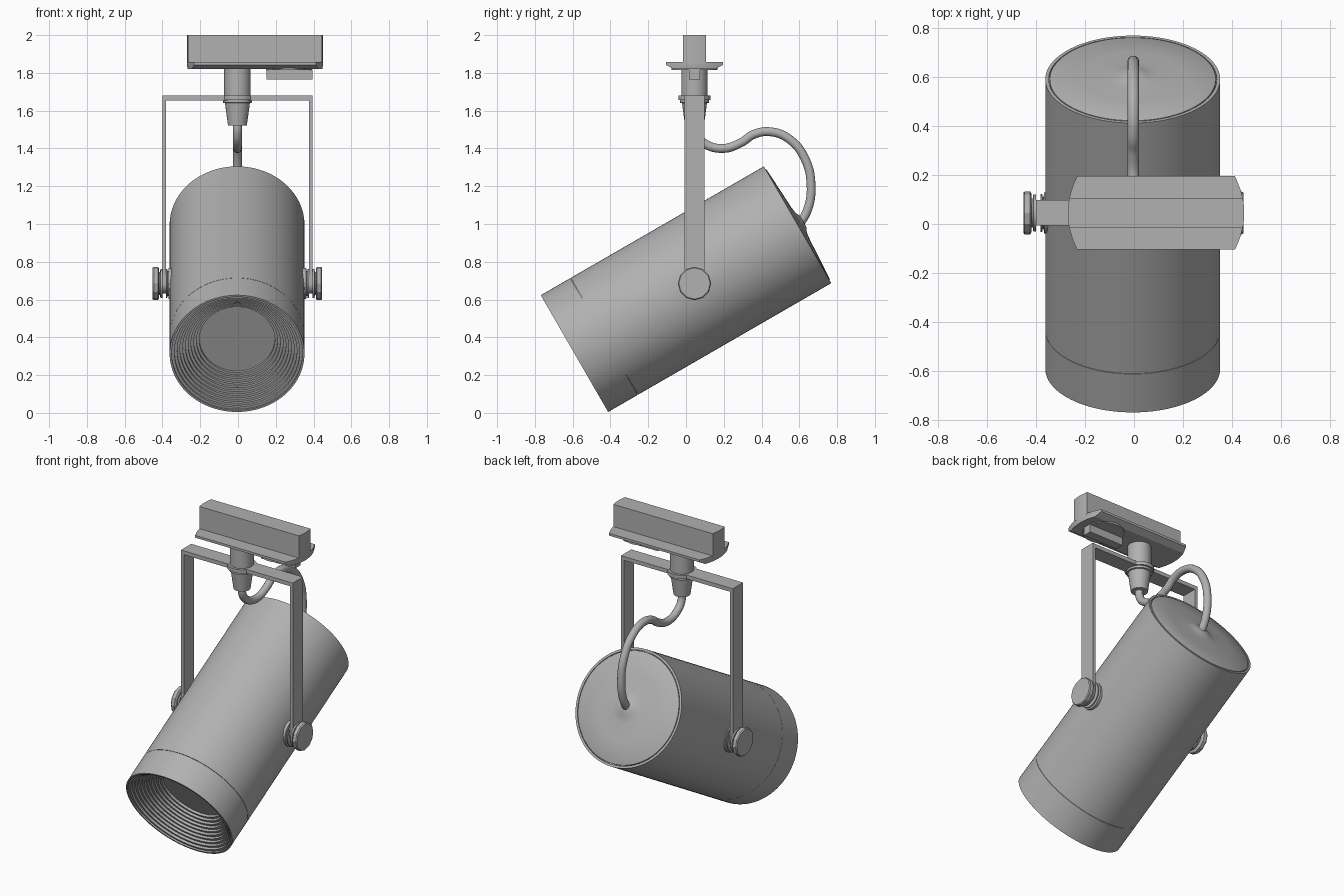
import bpy, bmesh
from math import radians, cos, sin, pi
from mathutils import Matrix

if "Cube" in bpy.data.objects:
    bpy.data.objects.remove(bpy.data.objects["Cube"])

CX, CY = -0.003, 0.045          # centre lines of the mount
PIVOT_Z = 0.685

# Dark grey painted metal
PAINT = bpy.data.materials.new("dark_grey_paint")
PAINT.diffuse_color = (0.44, 0.44, 0.44, 1)
PAINT.use_nodes = True
PAINT.node_tree.nodes["Principled BSDF"].inputs["Base Color"].default_value = PAINT.diffuse_color


def finish(name, bm, smooth=True):
    bmesh.ops.recalc_face_normals(bm, faces=bm.faces)
    me = bpy.data.meshes.new(name)
    bm.to_mesh(me)
    bm.free()
    me.materials.append(PAINT)
    ob = bpy.data.objects.new(name, me)
    bpy.context.collection.objects.link(ob)
    if smooth:
        bpy.ops.object.select_all(action='DESELECT')
        ob.select_set(True)
        bpy.context.view_layer.objects.active = ob
        bpy.ops.object.shade_smooth_by_angle(angle=radians(28))
    return ob


def lathe(name, profile, mat, segs=64, smooth=True):
    """Revolve (radius, height) points about local z; radius 0 closes to a pole."""
    bm = bmesh.new()
    rings = []
    for r, h in profile:
        if r == 0:
            rings.append([bm.verts.new((0, 0, h))] * segs)
        else:
            rings.append([bm.verts.new((r * cos(2 * pi * i / segs), r * sin(2 * pi * i / segs), h))
                          for i in range(segs)])
    for a, b in zip(rings, rings[1:]):
        for i in range(segs):
            j = (i + 1) % segs
            bm.faces.new(list(dict.fromkeys((a[i], a[j], b[j], b[i]))))
    bm.transform(mat)
    return finish(name, bm, smooth)


def box(name, x, y, z):
    bm = bmesh.new()
    size = Matrix.Diagonal((x[1] - x[0], y[1] - y[0], z[1] - z[0], 1))
    mid = Matrix.Translation(((x[0] + x[1]) / 2, (y[0] + y[1]) / 2, (z[0] + z[1]) / 2))
    bmesh.ops.create_cube(bm, size=1, matrix=mid @ size)
    return finish(name, bm, False)


# Tilted lamp body: local z runs from the front opening to the back
R, L = 0.357, 0.682
tilt = Matrix.Translation((CX - 0.002, 0, 0.655)) @ Matrix.Rotation(radians(-60), 4, 'X')

# Front ring with stepped anti-glare baffle and lens
steps = 10
baffle = [(0.0, -0.52), (0.2, -0.52)]
for i in range(steps):
    r = 0.2 + 0.146 * i / steps
    t0 = -0.52 - 0.152 * (i + 1) / steps
    baffle += [(r, t0), (0.2 + 0.146 * (i + 1) / steps, t0)]
lathe("front_ring", baffle + [(0.346, -L), (R, -L), (R, -0.501), (R - 0.006, -0.501)], tilt, 96)

# Main housing with open back rim
lathe("housing", [(R - 0.006, -0.503), (R - 0.006, -0.499), (R, -0.499), (R, L),
                  (R - 0.014, L), (R - 0.014, L - 0.03)], tilt, 96)

# Back cap, separated from the rim by a groove, rising to a cable boss
lathe("back_cap", [(R - 0.014, L - 0.015), (0.339, L - 0.015), (0.339, L + 0.001), (0.334, L + 0.004),
                   (0.2, L + 0.012), (0.1, L + 0.017), (0.06, L + 0.022), (0.035, L + 0.034),
                   (0.0, L + 0.036)], tilt, 96)

# U-shaped bracket made from one bent strip
outer, inner, top = 0.398, 0.378, 1.68
outline = [(-outer, PIVOT_Z), (-outer, top), (outer, top), (outer, PIVOT_Z),
           (inner, PIVOT_Z), (inner, top - 0.025), (-inner, top - 0.025), (-inner, PIVOT_Z)]
bm = bmesh.new()
ends = [[bm.verts.new((CX + x, CY + s * 0.052, z)) for x, z in outline] for s in (-1, 1)]
for e in ends:
    for q in ((0, 1, 6, 7), (1, 2, 5, 6), (2, 3, 4, 5)):
        bm.faces.new([e[k] for k in q])
for i in range(8):
    j = (i + 1) % 8
    bm.faces.new((ends[0][i], ends[0][j], ends[1][j], ends[1][i]))
finish("bracket", bm, False)

# Pivot hardware on both sides: washers, rounded leg ends, faceted knobs
for side, s in (("left", -1), ("right", 1)):
    m = Matrix.Translation((CX, CY, PIVOT_Z)) @ Matrix.Rotation(s * pi / 2, 4, 'Y')
    lathe(side + "_washer", [(0, 0.34), (0.083, 0.34), (0.083, 0.364), (0.066, 0.366),
                             (0.066, 0.370), (0.078, 0.372), (0.078, 0.379), (0, 0.379)], m, 40)
    lathe(side + "_leg_end", [(0, inner), (0.052, inner), (0.052, outer), (0, outer)], m, 40)
    lathe(side + "_knob_collar", [(0, 0.397), (0.076, 0.397), (0.076, 0.408), (0.06, 0.410),
                                  (0.06, 0.42), (0, 0.42)], m, 40)
    lathe(side + "_knob", [(0, 0.416), (0.08, 0.416), (0.088, 0.421), (0.088, 0.443),
                           (0.083, 0.449), (0, 0.449)], m, 12, False)

# Hanging stem, nut flange and tapered strain relief
axis = Matrix.Translation((CX, CY, 0))
lathe("stem", [(0, 1.83), (0.07, 1.83), (0.07, 1.677), (0, 1.677)], axis)
lathe("stem_flange", [(0, 1.679), (0.086, 1.679), (0.086, 1.656), (0, 1.656)], axis)
lathe("strain_relief", [(0, 1.66), (0.076, 1.66), (0.076, 1.642), (0.066, 1.64),
                        (0.05, 1.522), (0, 1.522)], axis)

# Power cable
pts = [(CY, 1.55), (0.048, 1.485), (0.095, 1.428), (0.195, 1.4), (0.29, 1.43), (0.36, 1.475),
       (0.45, 1.488), (0.55, 1.447), (0.63, 1.345), (0.662, 1.21), (0.645, 1.08), (0.59, 0.98)]
cu = bpy.data.curves.new("cable", 'CURVE')
cu.dimensions = '3D'
cu.bevel_depth = 0.024
cu.bevel_resolution = 5
cu.resolution_u = 8
cu.use_fill_caps = True
cu.materials.append(PAINT)
sp = cu.splines.new('BEZIER')
sp.bezier_points.add(len(pts) - 1)
for p, (y, z) in zip(sp.bezier_points, pts):
    p.co = (CX, y, z)
    p.handle_left_type = p.handle_right_type = 'AUTO'
bpy.context.collection.objects.link(bpy.data.objects.new("cable", cu))

# Track adapter: bar and flange plate with bowed ends
X0, X1 = -0.27, 0.45


def bowed_plate(name, levels):
    """Stack of bowed-end outlines given as (half width, end inset, z)."""
    bm = bmesh.new()
    n, loops = 10, []
    for w, inset, z in levels:
        ys = [w * (2 * i / n - 1) for i in range(n + 1)]
        bow = [inset + 0.038 * (y / 0.15) ** 2 for y in ys]
        outline = [(X1 - b, y) for b, y in zip(bow, ys)]
        outline += [(X0 + b, y) for b, y in zip(bow[::-1], ys[::-1])]
        loops.append([bm.verts.new((x, CY + y, z)) for x, y in outline])
    for a, b in zip(loops, loops[1:]):
        for i in range(len(a)):
            j = (i + 1) % len(a)
            bm.faces.new((a[i], a[j], b[j], b[i]))
    bm.faces.new(loops[0])
    bm.faces.new(loops[-1])
    return finish(name, bm)


bowed_plate("adapter_flange", [(0.11, 0.004, 1.82), (0.15, 0, 1.842), (0.15, 0, 1.857)])
bowed_plate("adapter_bar", [(0.06, 0, 1.85), (0.06, 0, 2.0)])

# Locking lever on the underside of the adapter
lathe("lock_disc", [(0, 1.83), (0.122, 1.83), (0.122, 1.815), (0, 1.815)],
      Matrix.Translation((0.27, CY, 0)))
box("lock_lever", (0.15, 0.395), (CY - 0.028, CY + 0.028), (1.765, 1.818))
